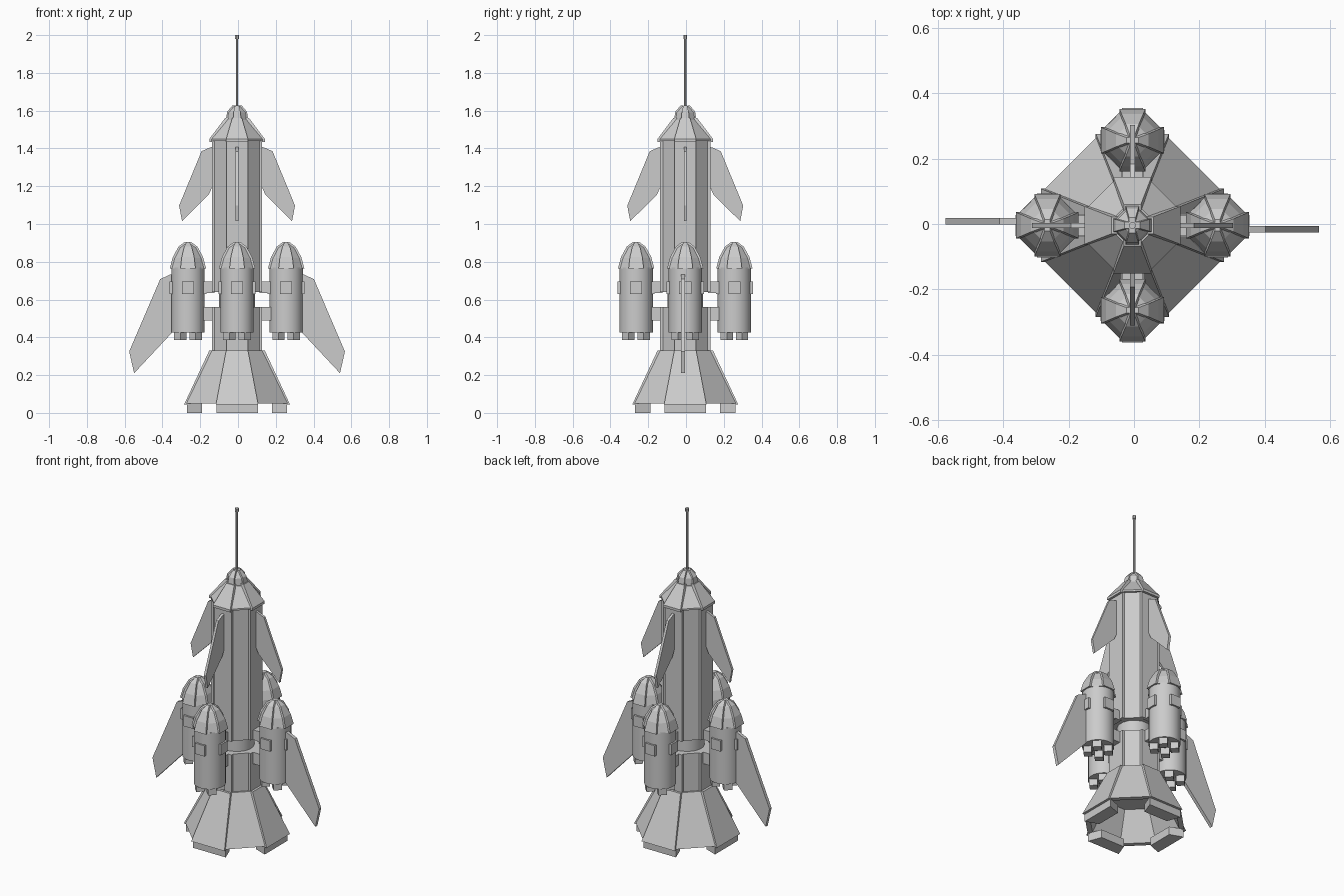
import bpy, bmesh, math
from mathutils import Matrix, Vector

if "Cube" in bpy.data.objects:
    bpy.data.objects.remove(bpy.data.objects["Cube"])

hull = bpy.data.materials.new("pale_grey_hull")
hull.use_nodes = True
GREY = (0.6, 0.6, 0.6, 1)
hull.diffuse_color = GREY
hull.node_tree.nodes["Principled BSDF"].inputs["Base Color"].default_value = GREY

AXIS = Matrix.Translation((-0.005, -0.004, 0))


def turn(angle):
    return AXIS @ Matrix.Rotation(angle, 4, "Z")


QUARTERS = [turn(i * math.pi / 2) for i in range(4)]
PODS = [m @ Matrix.Translation((0.26, 0, 0)) for m in QUARTERS]


def loft(name, loops, mats=(AXIS,), closed=False, smooth=False):
    """Skin a stack of equal loops, once for each placement matrix."""
    bm = bmesh.new()
    for m in mats:
        rings = [[bm.verts.new(m @ Vector(p)) for p in loop] for loop in loops]
        pairs = list(zip(rings, rings[1:]))
        if closed:
            pairs.append((rings[-1], rings[0]))
        else:
            bm.faces.new(rings[0])
            bm.faces.new(rings[-1])
        for a, b in pairs:
            for i in range(len(a)):
                j = (i + 1) % len(a)
                bm.faces.new((a[i], a[j], b[j], b[i]))
    bmesh.ops.recalc_face_normals(bm, faces=bm.faces)
    mesh = bpy.data.meshes.new(name)
    bm.to_mesh(mesh)
    bm.free()
    mesh.materials.append(hull)
    if smooth:
        mesh.shade_smooth()
        mesh.set_sharp_from_angle(angle=math.radians(35))
    ob = bpy.data.objects.new(name, mesh)
    bpy.context.collection.objects.link(ob)


def rings(profile, n=8):
    """Regular polygons with flat sides at the given (apothem, z)."""
    out = []
    for ap, z in profile:
        r = ap / math.cos(math.pi / n)
        angles = [(2 * i + 1) * math.pi / n for i in range(n)]
        out.append([(r * math.cos(a), r * math.sin(a), z) for a in angles])
    return out


def slab(profile, t):
    """Raised panel on a flat side from (distance, half width, z), t thick."""
    return [[(d - t, -h, z), (d, -h, z), (d, h, z), (d - t, h, z)] for d, h, z in profile]


def box(x0, x1, h, z0, z1):
    return slab([(x1, h, z0), (x1, h, z1)], x1 - x0)


def fin(name, outline, thick, mats):
    loft(name, [[(x, y, z) for x, z in outline] for y in (-thick / 2, thick / 2)], mats)


# Flared skirt with a hollow underside, raised panels and feet
loft("skirt", rings([(0.135, 0.33), (0.268, 0.05), (0.24, 0.05), (0.16, 0.22), (0.02, 0.22), (0.02, 0.33)]),
     closed=True)
loft("skirt_panels", slab([(0.28, 0.112, 0.045), (0.147, 0.058, 0.33)], 0.025), QUARTERS)
loft("skirt_feet", [[(0.185, -0.08, z), (0.265, -0.11, z), (0.265, 0.11, z), (0.185, 0.08, z)]
                    for z in (0, 0.05)], QUARTERS)

# Core hull in two sections joined by a narrow neck
for name, z0, z1 in (("lower_hull", 0.32, 0.56), ("upper_hull", 0.64, 1.45)):
    loft(name, rings([(0.124, z0), (0.124, z1)]))
    loft(name + "_panels", box(0.11, 0.133, 0.057, z0, z1), QUARTERS)
loft("neck", rings([(0.095, 0.55), (0.095, 0.65)], 16), smooth=True)

# Nose cone, tip dome and antenna
loft("nose_cone", rings([(0.136, 1.44), (0.136, 1.45), (0.056, 1.55)]))
loft("nose_panels", slab([(0.147, 0.058, 1.435), (0.147, 0.058, 1.45), (0.064, 0.026, 1.56)], 0.02), QUARTERS)
loft("tip_dome", rings([(0.052, 1.54), (0.045, 1.59), (0.022, 1.62), (0.008, 1.626)]))
loft("tip_ribs", slab([(0.062, 0.022, 1.54), (0.052, 0.018, 1.595), (0.024, 0.01, 1.628)], 0.015), QUARTERS)
loft("antenna", rings([(0.006, 1.61), (0.006, 1.985)]))
loft("antenna_tip", rings([(0.01, 1.98), (0.01, 2.0)]))

# Four booster pods around the hull
loft("pod_bodies", rings([(0.088, 0.425), (0.088, 0.77)], 24), PODS, smooth=True)
loft("pod_domes", rings([(0.088, 0.765), (0.073, 0.82), (0.044, 0.875), (0.012, 0.9)]), PODS)
side_turns = [p @ Matrix.Rotation(i * math.pi / 2, 4, "Z") for p in PODS for i in range(4)]
loft("pod_dome_panels", slab([(0.096, 0.04, 0.765), (0.08, 0.033, 0.825), (0.05, 0.02, 0.88), (0.018, 0.008, 0.904)], 0.02),
     side_turns)
loft("pod_hatches", box(0.07, 0.098, 0.032, 0.63, 0.695), side_turns)
foot_turns = [m @ Matrix.Rotation(math.pi / 4, 4, "Z") for m in side_turns]
loft("pod_nozzle_feet", box(0.035, 0.08, 0.024, 0.385, 0.43), foot_turns)

# Struts from the hull to the pods
loft("lower_struts", box(0.12, 0.19, 0.035, 0.49, 0.56), QUARTERS)
loft("upper_struts", box(0.12, 0.19, 0.032, 0.635, 0.695), QUARTERS)

# Swept fins, four on the hull and two on the side pods
fin("upper_fins", [(0.12, 1.41), (0.143, 1.405), (0.188, 1.385), (0.307, 1.097), (0.291, 1.015), (0.15, 1.155), (0.12, 1.22)],
    0.015, QUARTERS)
fin("pod_fins", [(0.33, 0.735), (0.353, 0.733), (0.407, 0.708), (0.571, 0.325), (0.545, 0.21), (0.358, 0.41), (0.33, 0.44)],
    0.02, [m @ Matrix.Translation((0, -0.012, 0)) for m in QUARTERS[::2]])
